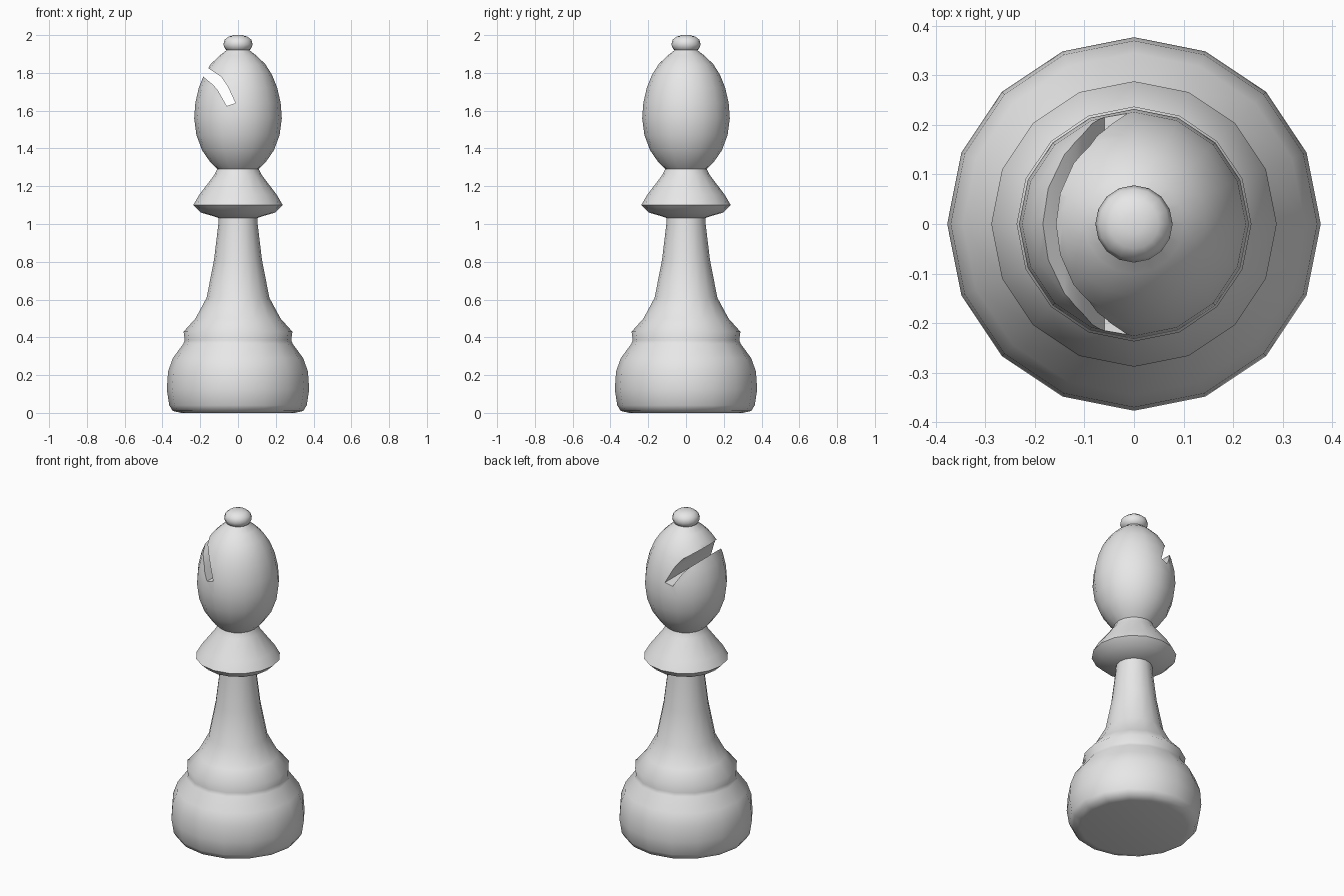
import bpy, bmesh, math

if "Cube" in bpy.data.objects:
    bpy.data.objects.remove(bpy.data.objects["Cube"])

SIDES = 16
gray = bpy.data.materials.new("light gray")
gray.diffuse_color = (0.8, 0.8, 0.8, 1)
gray.use_nodes = True
gray.node_tree.nodes["Principled BSDF"].inputs["Base Color"].default_value = gray.diffuse_color


def make_object(name, bm):
    bmesh.ops.recalc_face_normals(bm, faces=bm.faces)
    mesh = bpy.data.meshes.new(name)
    bm.to_mesh(mesh)
    bm.free()
    mesh.materials.append(gray)
    obj = bpy.data.objects.new(name, mesh)
    bpy.context.collection.objects.link(obj)
    return obj


def lathe(name, profile):
    """Turn (radius, height) points around z and cap both ends."""
    bm = bmesh.new()
    rings = [[bm.verts.new((r * math.cos(2 * math.pi * i / SIDES),
                            r * math.sin(2 * math.pi * i / SIDES), z))
              for i in range(SIDES)] for r, z in profile]
    for a, b in zip(rings, rings[1:]):
        for i in range(SIDES):
            j = (i + 1) % SIDES
            bm.faces.new((a[i], a[j], b[j], b[i]))
    bm.faces.new(rings[0])
    bm.faces.new(rings[-1])
    return make_object(name, bm)


def smooth(obj, degrees):
    bpy.ops.object.select_all(action='DESELECT')
    obj.select_set(True)
    bpy.context.view_layer.objects.active = obj
    bpy.ops.object.shade_smooth_by_angle(angle=math.radians(degrees))


# Base with its step, and the tapering stem
body = lathe("base_and_stem", [
    (0.30, 0.0), (0.345, 0.01), (0.364, 0.04), (0.377, 0.125), (0.37, 0.22),
    (0.345, 0.29), (0.29, 0.365), (0.282, 0.385), (0.288, 0.43),
    (0.225, 0.50), (0.166, 0.61), (0.127, 0.81), (0.104, 1.0), (0.10, 1.06)])
smooth(body, 65)

# Flared collar under the head
collar = lathe("collar", [
    (0.098, 1.03), (0.125, 1.04), (0.195, 1.06), (0.237, 1.10),
    (0.205, 1.155), (0.125, 1.26), (0.108, 1.295), (0.10, 1.32)])
smooth(collar, 75)

# Egg shaped head
head = lathe("head", [
    (0.108, 1.29), (0.145, 1.325), (0.19, 1.39), (0.22, 1.47), (0.232, 1.56),
    (0.226, 1.64), (0.208, 1.72), (0.18, 1.79), (0.145, 1.845),
    (0.10, 1.89), (0.06, 1.92), (0.045, 1.94)])

# Curved slot cut through the head from front to back
bm = bmesh.new()
slot = [(-0.215, 1.865), (-0.15, 1.82), (-0.09, 1.78), (-0.055, 1.73),
        (-0.013, 1.64), (-0.06, 1.625), (-0.105, 1.705), (-0.13, 1.735),
        (-0.18, 1.777), (-0.245, 1.825)]
front = bm.faces.new([bm.verts.new((x, -0.4, z)) for x, z in slot])
moved = bmesh.ops.extrude_face_region(bm, geom=[front])["geom"]
bmesh.ops.translate(bm, vec=(0, 0.8, 0),
                    verts=[v for v in moved if isinstance(v, bmesh.types.BMVert)])
cutter = make_object("slot_cutter", bm)
cutter.hide_render = True

cut = head.modifiers.new("slot", 'BOOLEAN')
cut.operation = 'DIFFERENCE'
cut.solver = 'EXACT'
cut.object = cutter
bpy.ops.object.select_all(action='DESELECT')
head.select_set(True)
bpy.context.view_layer.objects.active = head
bpy.ops.object.modifier_apply(modifier=cut.name)
bpy.data.objects.remove(cutter)
smooth(head, 40)

# Small round knob on top
knob = lathe("knob", [
    (0.05, 1.915), (0.067, 1.925), (0.078, 1.95), (0.071, 1.975),
    (0.05, 1.992), (0.02, 2.0)])
smooth(knob, 60)
